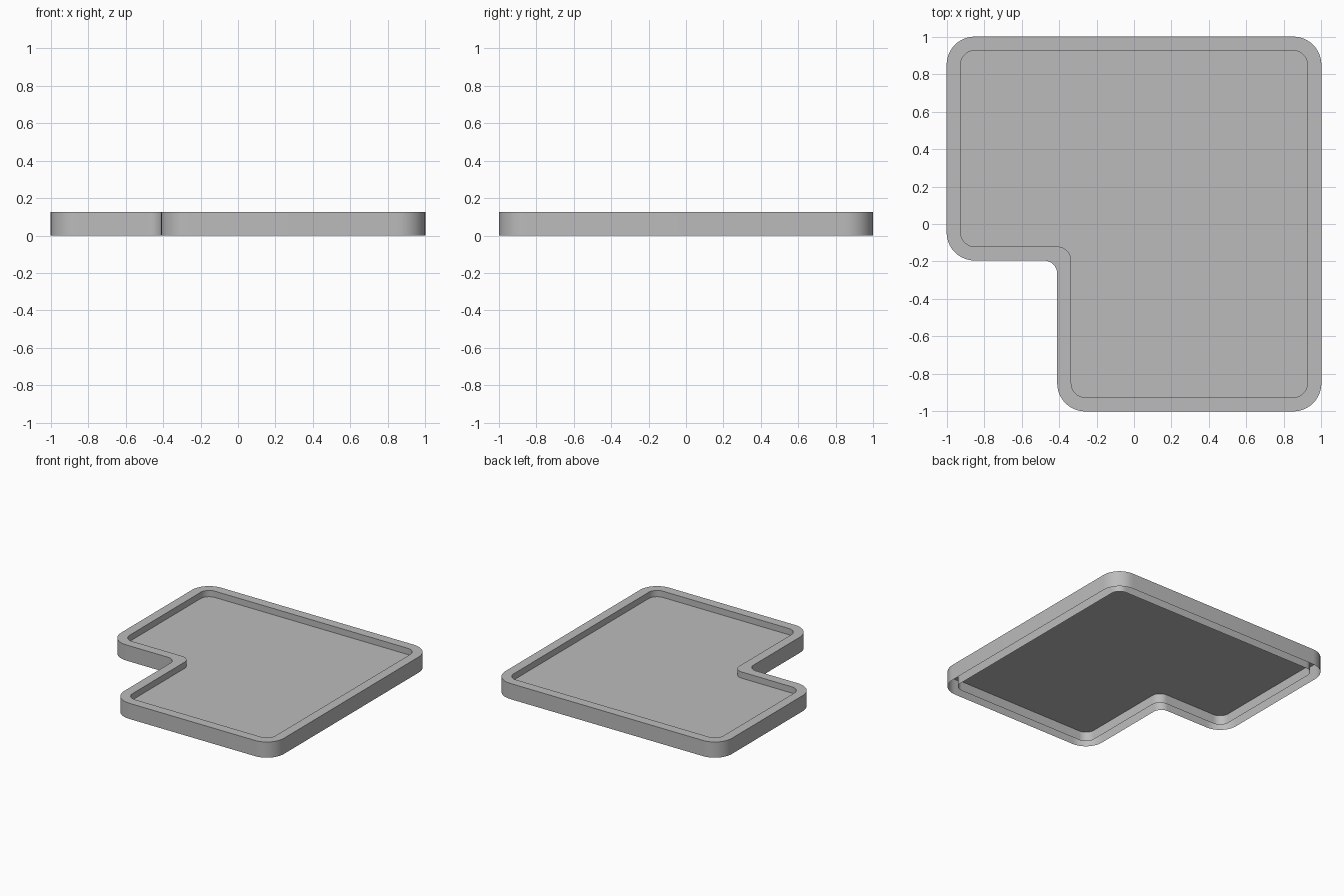
import bpy
import bmesh
import math
from mathutils import Vector

cube = bpy.data.objects.get("Cube")
if cube:
    bpy.data.objects.remove(cube, do_unlink=True)

HEIGHT = 0.125
FLOOR_Z = 0.075
SEGMENTS = 10

grey = bpy.data.materials.new("plain grey")
grey.use_nodes = True
colour = (0.5, 0.5, 0.5, 1)
grey.diffuse_color = colour
grey.node_tree.nodes["Principled BSDF"].inputs["Base Color"].default_value = colour


def rounded_outline(corners):
    """Replace each (x, y, radius) right-angled corner by an arc."""
    points = []
    for i, (x, y, radius) in enumerate(corners):
        corner = Vector((x, y))
        back = (Vector(corners[i - 1][:2]) - corner).normalized()
        ahead = (Vector(corners[(i + 1) % len(corners)][:2]) - corner).normalized()
        centre = corner + (back + ahead) * radius
        for k in range(SEGMENTS + 1):
            a = math.pi / 2 * k / SEGMENTS
            points.append(centre - ahead * radius * math.cos(a) - back * radius * math.sin(a))
    return points


def l_shape(inset, convex, concave):
    """Square with its front right quarter notched out, counter-clockwise."""
    edge = 1 - inset
    nx, ny = -0.41 + inset, -0.195 + inset
    return rounded_outline([
        (nx, -edge, convex), (edge, -edge, convex), (edge, edge, convex),
        (-edge, edge, convex), (-edge, ny, convex), (nx, ny, concave)])


def finish(name, bm):
    mesh = bpy.data.meshes.new(name)
    bm.to_mesh(mesh)
    bm.free()
    mesh.materials.append(grey)
    obj = bpy.data.objects.new(name, mesh)
    bpy.context.collection.objects.link(obj)
    bpy.ops.object.select_all(action="DESELECT")
    obj.select_set(True)
    bpy.context.view_layer.objects.active = obj
    bpy.ops.object.shade_smooth_by_angle(angle=math.radians(30))


outer = l_shape(0, 0.15, 0.07)
inner = l_shape(0.075, 0.075, 0.075)

# Raised rim: outer wall, flat top and inner wall, hollow underneath
bm = bmesh.new()
loops = [[bm.verts.new((p.x, p.y, z)) for p in outline]
         for outline, z in ((outer, 0), (outer, HEIGHT), (inner, HEIGHT), (inner, 0))]
for low, high in zip(loops, loops[1:]):
    for i in range(len(low)):
        j = (i + 1) % len(low)
        bm.faces.new((low[i], low[j], high[j], high[i]))
finish("rim", bm)

# Flat floor panel recessed inside the rim
bm = bmesh.new()
bm.faces.new([bm.verts.new((p.x, p.y, FLOOR_Z)) for p in inner])
finish("floor_panel", bm)
